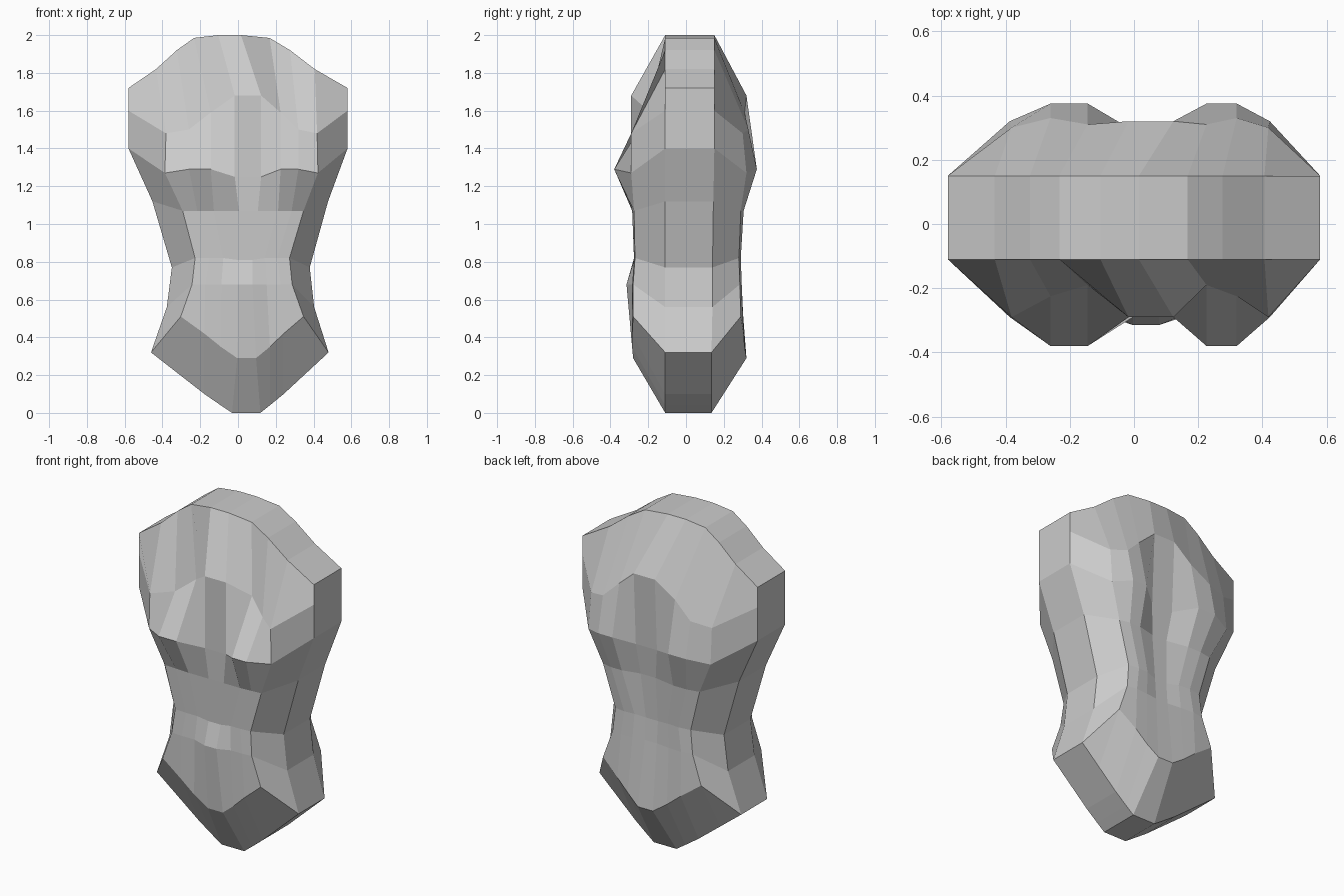
import bpy, bmesh

# Half rows from top to bottom: sideways shift of the midline, then (half width, front y, z) from flank to midline
FRONT = [
    (-.05, [(.58, -.11, 1.72), (.42, -.11, 1.82), (.30, -.11, 1.92), (.20, -.11, 1.985), (.06, -.11, 2.0)]),
    (.06, [(.58, -.11, 1.60), (.40, -.29, 1.48), (.29, -.225, 1.50), (.185, -.19, 1.59), (.07, -.29, 1.68)]),
    (.06, [(.58, -.11, 1.40), (.405, -.29, 1.27), (.29, -.38, 1.29), (.185, -.38, 1.29), (.07, -.29, 1.25)]),
    (.06, [(.465, -.11, 1.12), (.32, -.275, 1.07), (.25, -.28, 1.07), (.17, -.285, 1.07), (.05, -.285, 1.07)]),
    (.04, [(.365, -.11, .77), (.25, -.27, .82), (.18, -.275, .82), (.11, -.275, .82), (.04, -.275, .81)]),
    (.04, [(.39, -.11, .56), (.265, -.28, .68), (.20, -.285, .68), (.12, -.285, .68), (.04, -.315, .68)]),
    (.05, [(.47, -.11, .32), (.325, -.28, .51), (.21, -.285, .42), (.13, -.285, .35), (.05, -.28, .29)]),
    (.05, [(.47, -.11, .32), (.34, -.11, .21), (.21, -.11, .10), (.13, -.11, .04), (.075, -.11, 0)]),
]
# Back depth for the same rows: shoulder blades, spine groove, seat
BACK = [
    (.15, .15, .15, .15, .15),
    (.15, .30, .33, .31, .32),
    (.15, .32, .375, .375, .30),
    (.145, .29, .305, .305, .28),
    (.14, .28, .29, .285, .27),
    (.14, .285, .295, .29, .28),
    (.135, .29, .305, .31, .32),
    (.135, .135, .135, .135, .135),
]


def full_row(row, shift, depths=None):
    """Mirror a half row around its shifted midline."""
    half = []
    for i, (u, y, z) in enumerate(row):
        half.append((u, depths[i] if depths else y, z, shift * (1 - u / .58)))
    left = [(s - u, y, z) for u, y, z, s in half]
    right = [(s + u, y, z) for u, y, z, s in reversed(half)]
    return left + right


def add_sheet(bm, rows):
    """Skin a grid of points and return its border loop."""
    grid = [[bm.verts.new(p) for p in row] for row in rows]
    for a, b in zip(grid, grid[1:]):
        for i in range(len(a) - 1):
            bm.faces.new((a[i], a[i + 1], b[i + 1], b[i]))
    return (grid[0] + [r[-1] for r in grid[1:-1]] + grid[-1][::-1]
            + [r[0] for r in grid[-2:0:-1]])


# Torso: front and back sheets joined by a band around the sides
bm = bmesh.new()
front = add_sheet(bm, [full_row(r, s) for s, r in FRONT])
back = add_sheet(bm, [full_row(r, s, d) for (s, r), d in zip(FRONT, BACK)])
for i in range(len(front)):
    j = (i + 1) % len(front)
    bm.faces.new((front[i], front[j], back[j], back[i]))
bmesh.ops.remove_doubles(bm, verts=bm.verts[:], dist=.0005)
bmesh.ops.recalc_face_normals(bm, faces=bm.faces[:])
mesh = bpy.data.meshes.new("torso")
bm.to_mesh(mesh)
bm.free()
torso = bpy.data.objects.new("torso", mesh)
bpy.context.collection.objects.link(torso)
